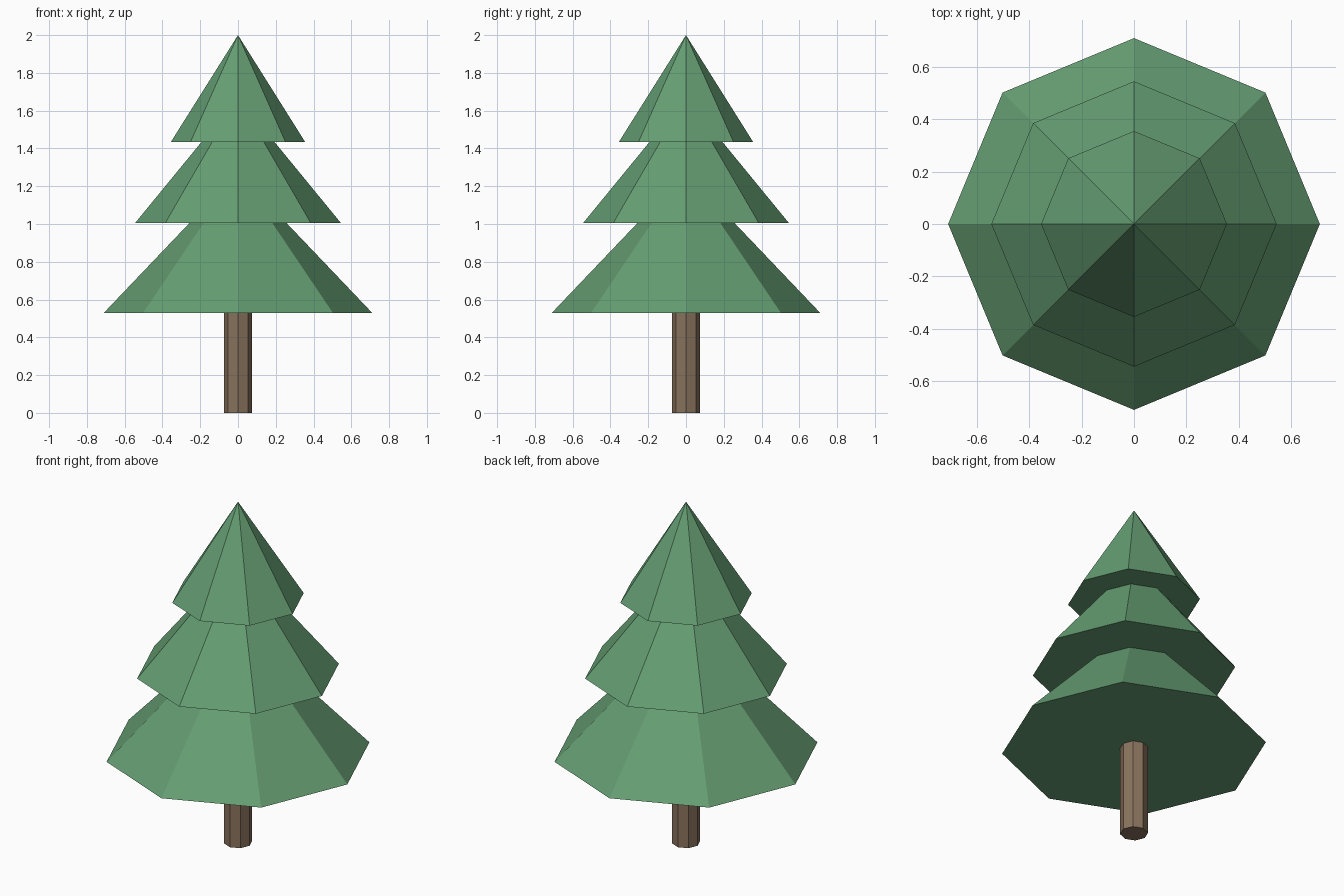
import bpy

if "Cube" in bpy.data.objects:
    bpy.data.objects.remove(bpy.data.objects["Cube"])


def material(name, color):
    m = bpy.data.materials.new(name)
    m.diffuse_color = color
    m.use_nodes = True
    m.node_tree.nodes["Principled BSDF"].inputs["Base Color"].default_value = m.diffuse_color
    return m


def cone(name, r_bottom, r_top, z0, z1, mat):
    bpy.ops.mesh.primitive_cone_add(vertices=8, radius1=r_bottom, radius2=r_top,
                                    depth=z1 - z0, location=(0, 0, (z0 + z1) / 2))
    ob = bpy.context.object
    ob.name = name
    ob.data.materials.append(mat)
    return ob


bark = material("bark", (0.25, 0.17, 0.11, 1))
needles = material("needles", (0.13, 0.34, 0.17, 1))

# Trunk, reaching just into the lowest tier
cone("trunk", 0.075, 0.075, 0.0, 0.56, bark)

# Three overlapping eight-sided foliage tiers
for name, radius, z0, apex in (("lower_foliage", 0.71, 0.53, 1.275),
                               ("middle_foliage", 0.545, 1.005, 1.67),
                               ("top_foliage", 0.355, 1.435, 2.0)):
    cone(name, radius, 0.0, z0, apex, needles)
